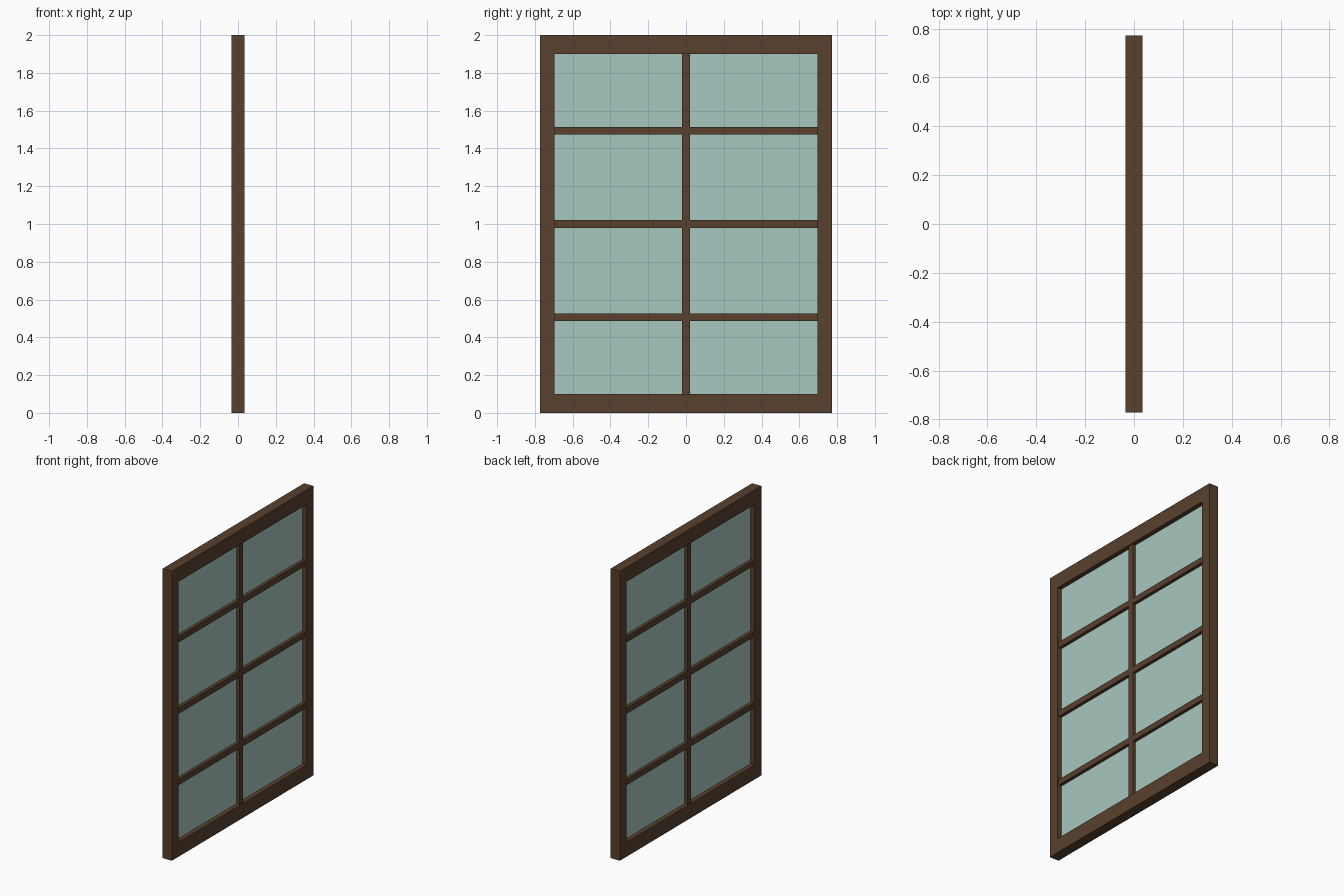
import bpy, bmesh

if "Cube" in bpy.data.objects:
    bpy.data.objects.remove(bpy.data.objects["Cube"])


def material(name, colour):
    m = bpy.data.materials.new(name)
    m.diffuse_color = colour
    m.use_nodes = True
    m.node_tree.nodes["Principled BSDF"].inputs["Base Color"].default_value = m.diffuse_color
    return m


wood = material("dark_wood", (0.098, 0.052, 0.026, 1))
glass = material("pale_glass", (0.39, 0.58, 0.52, 0.6))

W, H, D = 0.772, 2.0, 0.035          # half width, height, half depth
IW, IB, IT = 0.697, 0.10, 1.90       # glazed opening


def finish(bm, name, mat):
    bmesh.ops.recalc_face_normals(bm, faces=bm.faces)
    me = bpy.data.meshes.new(name)
    bm.to_mesh(me)
    bm.free()
    ob = bpy.data.objects.new(name, me)
    me.materials.append(mat)
    bpy.context.collection.objects.link(ob)
    return ob


def box(name, x, y0, y1, z0, z1, mat):
    bm = bmesh.new()
    bmesh.ops.create_cube(bm, size=1)
    for v in bm.verts:
        v.co = (v.co.x * 2 * x,
                (y0 + y1) / 2 + v.co.y * (y1 - y0),
                (z0 + z1) / 2 + v.co.z * (z1 - z0))
    return finish(bm, name, mat)


# Outer frame: one mitred ring
bm = bmesh.new()
outer = [(-W, 0), (W, 0), (W, H), (-W, H)]
inner = [(-IW, IB), (IW, IB), (IW, IT), (-IW, IT)]
rings = [[bm.verts.new((x, y, z)) for y, z in loop]
         for x, loop in ((-D, outer), (D, outer), (D, inner), (-D, inner))]
for r in range(4):
    a, b = rings[r], rings[(r + 1) % 4]
    for i in range(4):
        j = (i + 1) % 4
        bm.faces.new((a[i], a[j], b[j], b[i]))
finish(bm, "outer_frame", wood)

# Glazing bars, slightly recessed from the frame faces
B, BD = 0.02, 0.026
bars = [0.507, 1.0, 1.493]
box("vertical_bar", BD, -B, B, IB, IT, wood)
for i, z in enumerate(bars):
    for side, (y0, y1) in (("left", (-IW, -B)), ("right", (B, IW))):
        box(f"cross_bar_{side}_{i + 1}", BD, y0, y1, z - B, z + B, wood)

# Glass panes between the bars
edges = [IB] + [e for z in bars for e in (z - B, z + B)] + [IT]
for i in range(4):
    for side, (y0, y1) in (("left", (-IW, -B)), ("right", (B, IW))):
        box(f"pane_{side}_{i + 1}", 0.004, y0, y1, edges[2 * i], edges[2 * i + 1], glass)
